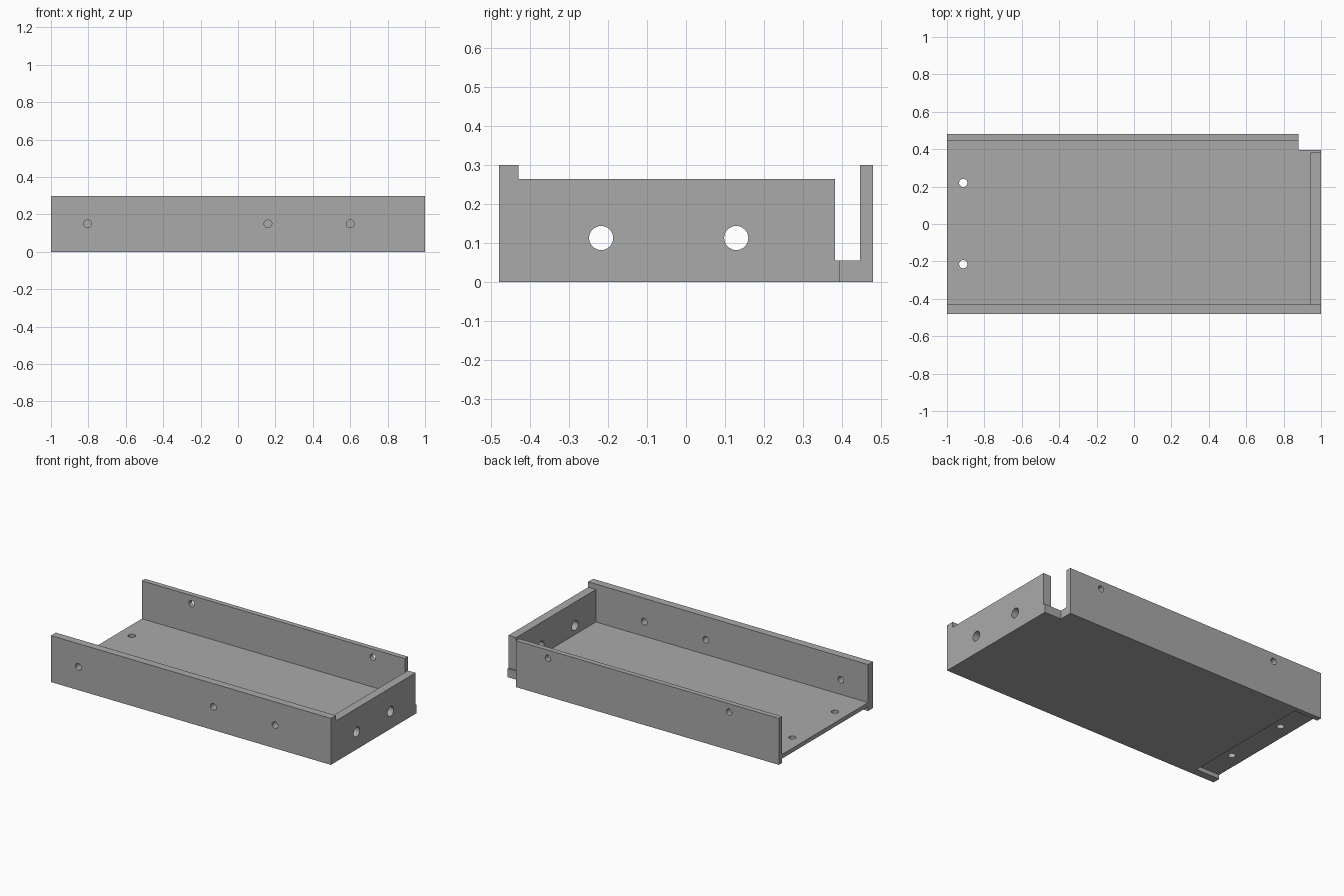
import bpy
from math import pi

cube = bpy.data.objects.get("Cube")
if cube:
    bpy.data.objects.remove(cube, do_unlink=True)

# Overall size and shared levels
HALF_Y, TOP, FLOOR = 0.48, 0.30, 0.055
FRONT_IN, BACK_IN, END_IN = -0.43, 0.447, 0.945
OVER = 0.1  # overshoot of the cutters

grey = bpy.data.materials.new("plain grey")
grey.use_nodes = True
colour = (0.4, 0.4, 0.4, 1)
grey.diffuse_color = colour
grey.node_tree.nodes["Principled BSDF"].inputs["Base Color"].default_value = colour


def box(name, x, y, z):
    """Box from three (low, high) ranges."""
    ranges = (x, y, z)
    bpy.ops.mesh.primitive_cube_add(size=1, location=[sum(r) / 2 for r in ranges])
    obj = bpy.context.object
    obj.name = name
    obj.scale = [r[1] - r[0] for r in ranges]
    bpy.ops.object.transform_apply(location=True, rotation=False, scale=True)
    return obj


def drill(name, centre, radius, axis):
    """Short round cutter along the given axis."""
    turn = {"x": (0, pi / 2, 0), "y": (pi / 2, 0, 0), "z": (0, 0, 0)}[axis]
    bpy.ops.mesh.primitive_cylinder_add(vertices=32, radius=radius, depth=0.2,
                                        location=centre, rotation=turn)
    obj = bpy.context.object
    obj.name = name
    return obj


# Solid block that the tray is cut from
tray = box("tray", (-1, 1), (-HALF_Y, HALF_Y), (0, TOP))
tray.data.materials.append(grey)

cutters = [
    # Hollow inside, open at the left-hand end
    box("hollow_cutter", (-1 - OVER, END_IN), (FRONT_IN, BACK_IN), (FLOOR, TOP + OVER)),
    # Lower top edge of the end wall
    box("end_top_cutter", (0.9, 1 + OVER), (FRONT_IN, HALF_Y + OVER), (0.265, TOP + OVER)),
    # Gap between the end wall and the back wall
    box("gap_cutter", (0.88, 1 + OVER), (0.383, HALF_Y + OVER), (FLOOR, TOP + OVER)),
    # Corner notch through the floor
    box("notch_cutter", (0.88, 1 + OVER), (0.395, HALF_Y + OVER), (-OVER, TOP + OVER)),
    # Shallow recess under the open end
    box("recess_cutter", (-1 - OVER, -0.83), (FRONT_IN, BACK_IN), (-OVER, 0.028)),
]

# Screw holes in the long walls, the floor and the end wall
cutters += [drill("front_hole", (x, -0.46, 0.15), 0.021, "y") for x in (-0.805, 0.16, 0.6)]
cutters += [drill("back_hole", (x, 0.46, 0.247), 0.02, "y") for x in (-0.645, 0.65)]
cutters += [drill("floor_hole", (-0.913, y, 0.03), 0.022, "z") for y in (-0.215, 0.22)]
cutters += [drill("end_hole", (0.97, y, 0.113), 0.031, "x") for y in (-0.218, 0.129)]

# Cut everything away and drop the helpers
bpy.context.view_layer.objects.active = tray
for cutter in cutters:
    cutter.hide_render = True
    mod = tray.modifiers.new(cutter.name, "BOOLEAN")
    mod.operation = "DIFFERENCE"
    mod.solver = "EXACT"
    mod.object = cutter
    bpy.ops.object.modifier_apply(modifier=mod.name)
    bpy.data.objects.remove(cutter, do_unlink=True)

# Smooth hole walls, sharp edges elsewhere
bpy.ops.object.select_all(action="DESELECT")
tray.select_set(True)
bpy.context.view_layer.objects.active = tray
bpy.ops.object.shade_smooth_by_angle(angle=pi / 6)
